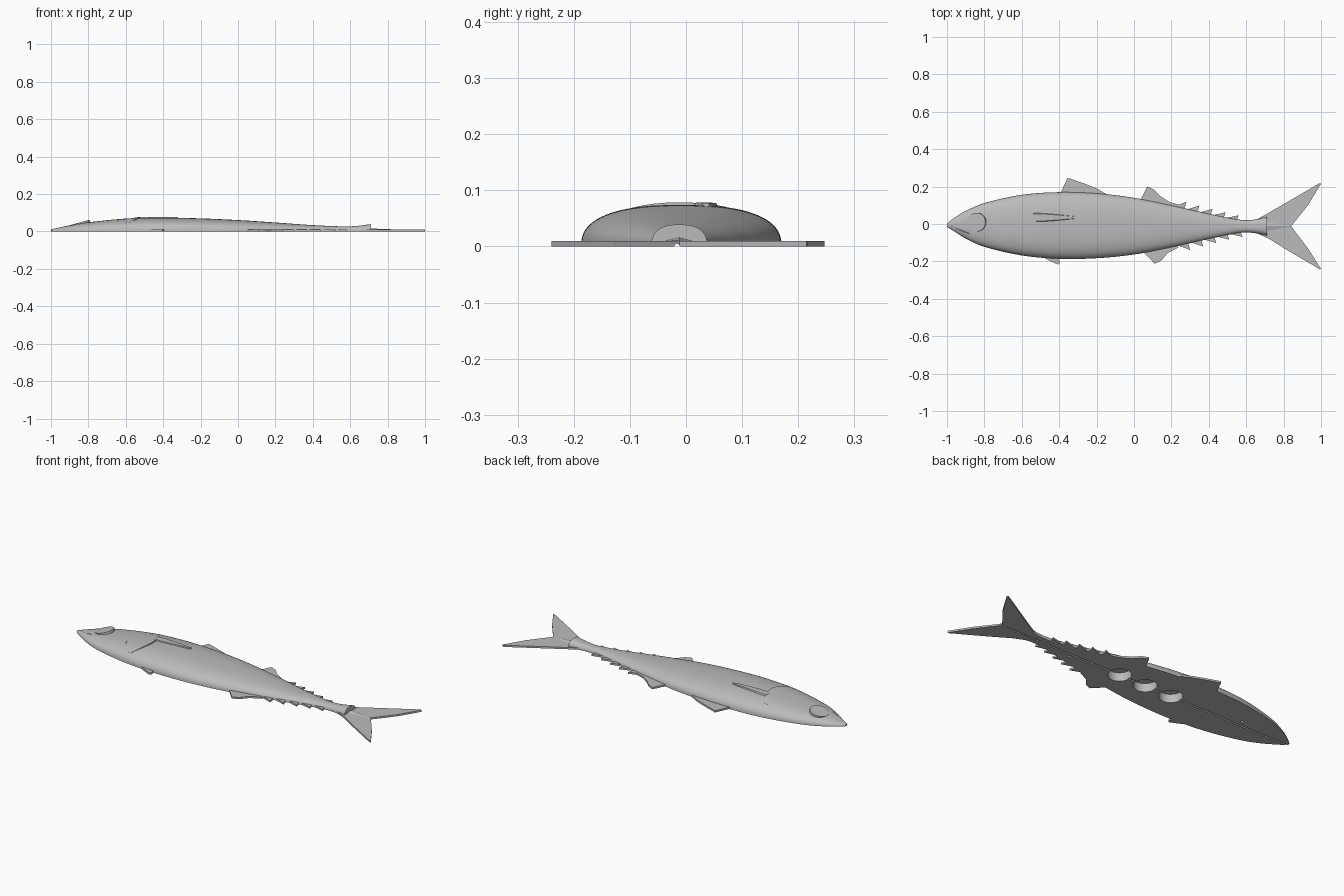
import bpy, bmesh, math
from mathutils import Vector

cube = bpy.data.objects.get("Cube")
if cube:
    bpy.data.objects.remove(cube, do_unlink=True)

grey = bpy.data.materials.new("plain grey")
grey.use_nodes = True
grey.diffuse_color = (0.5, 0.5, 0.5, 1)
grey.node_tree.nodes["Principled BSDF"].inputs["Base Color"].default_value = (0.5, 0.5, 0.5, 1)

# Body stations: x, upper outline, lower outline, height
STATIONS = [
    (-1.0, 0.002, -0.016, 0.012), (-0.96, 0.034, -0.04, 0.02),
    (-0.9, 0.07, -0.078, 0.033), (-0.8, 0.112, -0.122, 0.049),
    (-0.6, 0.156, -0.168, 0.069), (-0.4, 0.17, -0.186, 0.074),
    (-0.2, 0.164, -0.183, 0.07), (0.0, 0.14, -0.163, 0.061),
    (0.2, 0.1, -0.125, 0.048), (0.4, 0.055, -0.08, 0.034),
    (0.57, 0.022, -0.047, 0.027), (0.64, 0.023, -0.048, 0.03),
    (0.71, 0.038, -0.062, 0.039)]
POWER = 2.5


def section(x):
    """Smoothly interpolated outline and height at x."""
    n = len(STATIONS)
    i = next((k for k in range(n - 1) if x <= STATIONS[k + 1][0]), n - 2)
    a, b = STATIONS[i], STATIONS[i + 1]
    before, after = STATIONS[max(i - 1, 0)], STATIONS[min(i + 2, n - 1)]
    h = b[0] - a[0]
    t = (x - a[0]) / h
    out = []
    for k in (1, 2, 3):
        ma = (b[k] - before[k]) / (b[0] - before[0]) * h
        mb = (after[k] - a[k]) / (after[0] - a[0]) * h
        out.append((2*t**3 - 3*t**2 + 1) * a[k] + (t**3 - 2*t**2 + t) * ma
                   + (3*t**2 - 2*t**3) * b[k] + (t**3 - t**2) * mb)
    return out


def surface(x, y):
    up, low, height = section(x)
    s = min(abs((y - (up + low) / 2) / ((up - low) / 2)), 1)
    return height * (1 - s**POWER) ** (1 / POWER)


def finish(name, bm):
    bmesh.ops.recalc_face_normals(bm, faces=bm.faces)
    mesh = bpy.data.meshes.new(name)
    bm.to_mesh(mesh)
    bm.free()
    ob = bpy.data.objects.new(name, mesh)
    bpy.context.collection.objects.link(ob)
    mesh.materials.append(grey)
    return ob


def loft(name, rings):
    """Skin closed rings and cap both ends."""
    bm = bmesh.new()
    rows = [[bm.verts.new(p) for p in ring] for ring in rings]
    for a, b in zip(rows, rows[1:]):
        for j in range(len(a)):
            k = (j + 1) % len(a)
            bm.faces.new((a[j], a[k], b[k], b[j]))
    bm.faces.new(rows[0])
    bm.faces.new(rows[-1])
    return finish(name, bm)


def plate(name, outline, thick=0.01):
    return loft(name, [[(x, y, z) for x, y in outline] for z in (0, thick)])


def cylinder(name, centre, radius, depth, axis="Z", sides=32):
    bm = bmesh.new()
    bmesh.ops.create_cone(bm, cap_ends=True, segments=sides, radius1=radius,
                          radius2=radius, depth=depth)
    ob = finish(name, bm)
    ob.location = centre
    if axis == "X":
        ob.rotation_euler.y = math.pi / 2
    return ob


def activate(ob):
    bpy.ops.object.select_all(action="DESELECT")
    ob.select_set(True)
    bpy.context.view_layer.objects.active = ob


def cut(ob, cutters):
    for c in cutters:
        mod = ob.modifiers.new("cut", "BOOLEAN")
        mod.operation, mod.solver, mod.object = "DIFFERENCE", "EXACT", c
        activate(ob)
        bpy.ops.object.modifier_apply(modifier=mod.name)


# Half body with a flat back
rings = []
for i in range(91):
    x = -1 + 1.71 * (i / 90) ** 1.15
    up, low, height = section(x)
    ring = []
    for j in range(41):
        a = math.pi * j / 40
        c, s = math.cos(a), math.sin(a)
        y = (up + low) / 2 + (up - low) / 2 * math.copysign(abs(c) ** (2 / POWER), c)
        ring.append((x, y, height * max(s, 0) ** (2 / POWER) if 0 < j < 40 else 0))
    rings.append(ring)
body = loft("body", rings)

# Flat fins
plate("front_dorsal_fin", [(-0.4, 0.15), (-0.355, 0.247), (-0.27, 0.218), (-0.2, 0.19), (-0.13, 0.15)])
plate("rear_dorsal_fin", [(0.03, 0.12), (0.07, 0.2), (0.105, 0.185), (0.14, 0.15),
                          (0.19, 0.117), (0.25, 0.1), (0.22, 0.08)])
plate("anal_fin", [(0.04, -0.14), (0.11, -0.212), (0.145, -0.197), (0.18, -0.155),
                   (0.24, -0.125), (0.2, -0.1)])
plate("pelvic_fin", [(-0.5, -0.17), (-0.45, -0.197), (-0.405, -0.217), (-0.395, -0.205), (-0.41, -0.17)])
for i in range(5):
    x = 0.22 + 0.07 * i
    for side, k in (("upper", 0), ("lower", 1)):
        x0 = x + 0.02 * k
        edge, edge2 = section(x0)[k], section(x0 + 0.045)[k]
        out = 1 - 2 * k
        plate(f"{side}_finlet_{i + 1}",
              [(x0 - 0.01, edge - 0.02 * out), (x0, edge),
               (x0 + 0.06, edge2 + (0.033 - 0.003 * i) * out),
               (x0 + 0.048, edge2 - 0.01 * out)])

# Forked tail with a low central ridge
tail = plate("tail_fin", [(0.6, -0.012), (0.64, 0.015), (0.72, 0.06), (0.82, 0.118), (0.99, 0.217),
                          (1.0, 0.215), (0.93, 0.1), (0.84, -0.012), (0.93, -0.13),
                          (1.0, -0.24), (0.99, -0.24), (0.82, -0.14), (0.72, -0.078), (0.64, -0.042)])
loft("tail_ridge", [[(0.68, -0.045, 0.009), (0.68, -0.012, 0.017), (0.68, 0.02, 0.009)],
                    [(0.84, -0.016, 0.009), (0.84, -0.012, 0.011), (0.84, -0.008, 0.009)]])


def step(name, path, run, rise):
    """Wedge on the skin that rises toward the tail and ends in a step."""
    rings = []
    for i, (x, y) in enumerate(path):
        z, r = surface(x, y), rise * math.sin(math.pi * (i + 0.3) / (len(path) - 0.4))
        rings.append([(x - run, y, surface(x - run, y) - 0.002),
                      (x - run / 2, y, surface(x - run / 2, y) + r / 2),
                      (x, y, z + r), (x, y, z - 0.008)])
    return loft(name, rings)


# Gill cover edge, cheek crease and pectoral fin lying on the flank
step("gill_cover", [(-0.52 - 0.05 * (t / 6) ** 2, -0.015 + 0.125 * t / 6) for t in range(-6, 7)], 0.06, 0.006)
step("cheek_crease", [(-0.65 - 0.015 * (t / 4), -0.07 + 0.04 * t / 4) for t in range(-4, 5)], 0.02, 0.002)
loft("pectoral_fin", [[(x, 0.035 - w, surface(x, 0.035 - w) - 0.006),
                       (x, 0.035 - w * 0.7, surface(x, 0.03) + 0.005),
                       (x, 0.035 + w * 0.7, surface(x, 0.04) + 0.005),
                       (x, 0.035 + w, surface(x, 0.035 + w) - 0.006)]
                      for x, w in ((-0.54, 0.028), (-0.48, 0.026), (-0.4, 0.018), (-0.32, 0.008))])

# Eye disc, flush toward the snout and raised behind
eye = cylinder("eye", (-0.84, 0.01, 0.0415), 0.05, 0.016)
eye.rotation_euler.y = -0.27

# Mouth slit, back groove, magnet pockets and pin holes
slit = cylinder("mouth_cutter", (-0.935, -0.03, 0.026), 0.004, 0.12, "X", 8)
slit.rotation_euler = Vector((0.0, 0.0, 1.0)).rotation_difference(Vector((0.09, -0.035, 0.014))).to_euler()
groove = cylinder("groove_cutter", (0, -0.016, 0), 0.005, 2.2, "X", 12)
pockets = [cylinder("pocket_cutter", (x, -0.016, 0.012), 0.06, 0.07) for x in (-0.25, -0.085, 0.08)]
pins = [cylinder("pin_cutter", (x, y, 0), 0.007, 0.03, sides=12) for x, y in ((-0.68, 0.02), (0.39, -0.035))]
cut(body, [slit, groove] + pockets + pins)
cut(tail, [groove])
for c in [slit, groove] + pockets + pins:
    bpy.data.objects.remove(c, do_unlink=True)

activate(body)
bpy.ops.object.shade_smooth_by_angle(angle=math.radians(35))
for name in ("gill_cover", "eye"):
    activate(bpy.data.objects[name])
    bpy.ops.object.shade_smooth_by_angle(angle=math.radians(35))
